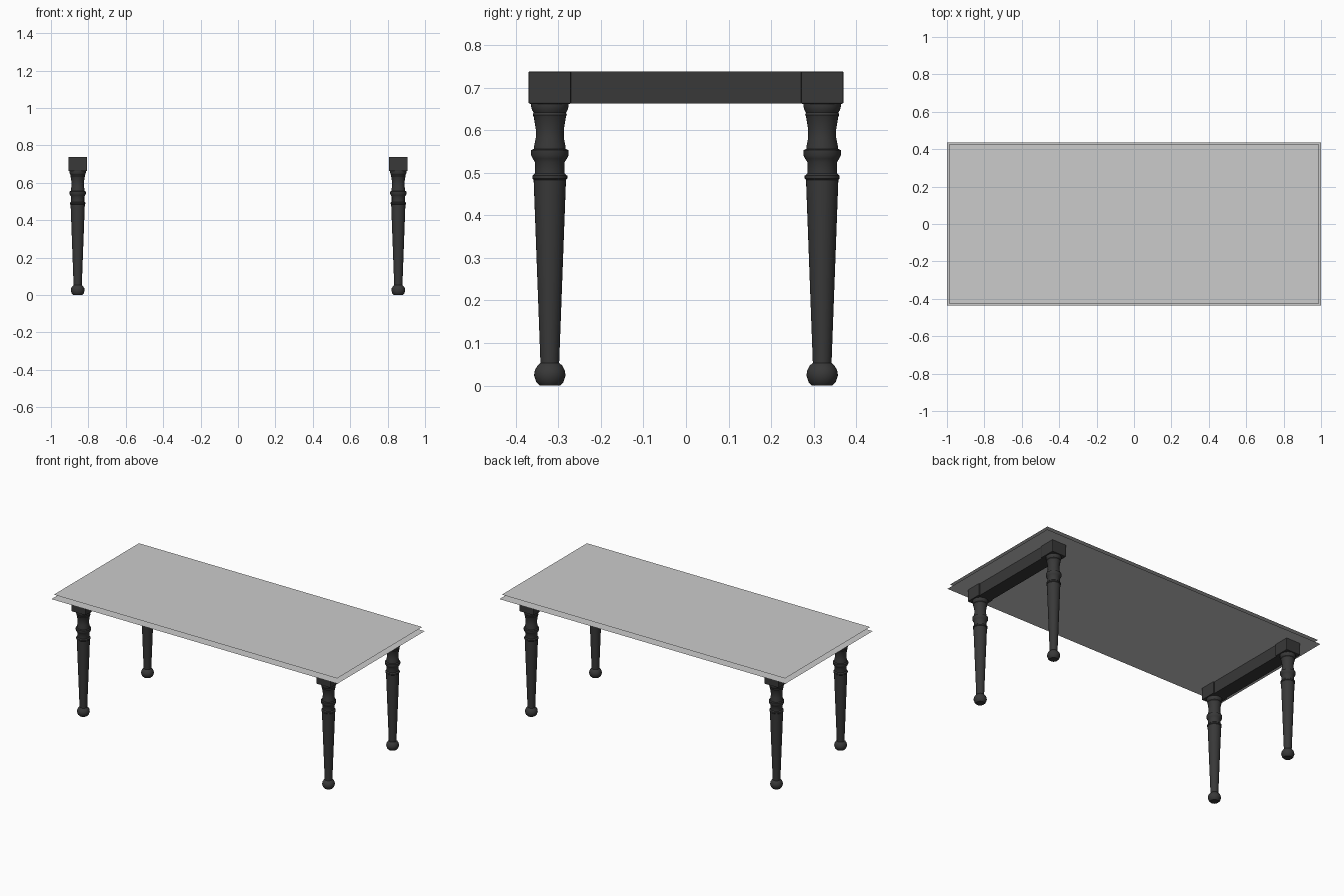
import bpy, bmesh, math

cube = bpy.data.objects.get("Cube")
if cube:
    bpy.data.objects.remove(cube, do_unlink=True)


def material(name, value):
    mat = bpy.data.materials.new(name)
    mat.use_nodes = True
    color = (value, value, value, 1)
    mat.diffuse_color = color
    mat.node_tree.nodes["Principled BSDF"].inputs["Base Color"].default_value = color
    return mat


pale = material("pale grey", 0.6)
shadow = material("dark grey edge", 0.1)
black = material("black paint", 0.04)


def add_object(name, bm, *mats):
    bmesh.ops.recalc_face_normals(bm, faces=bm.faces)
    mesh = bpy.data.meshes.new(name)
    bm.to_mesh(mesh)
    bm.free()
    obj = bpy.data.objects.new(name, mesh)
    bpy.context.collection.objects.link(obj)
    for mat in mats:
        mesh.materials.append(mat)
    return obj


def add_box(name, center, size, bevel=0):
    bm = bmesh.new()
    bmesh.ops.create_cube(bm, size=1)
    bmesh.ops.scale(bm, vec=size, verts=bm.verts)
    obj = add_object(name, bm, black)
    obj.location = center
    if bevel:
        mod = obj.modifiers.new("soft edges", "BEVEL")
        mod.width = bevel
        mod.segments = 2
    return obj


# Turned leg: (radius, height) from foot to collar
PROFILE = [
    (0, 0), (0.024, 0), (0.032, 0.008), (0.037, 0.024), (0.035, 0.036),
    (0.029, 0.047), (0.022, 0.053), (0.038, 0.483), (0.041, 0.486),
    (0.041, 0.493), (0.035, 0.498), (0.035, 0.525), (0.040, 0.533),
    (0.044, 0.541), (0.044, 0.553), (0.037, 0.556), (0.037, 0.562),
    (0.033, 0.582), (0.033, 0.602), (0.038, 0.632), (0.040, 0.636),
    (0.038, 0.641), (0.042, 0.648), (0.044, 0.656), (0.044, 0.664), (0, 0.664),
]


def add_leg(name, x, y):
    bm = bmesh.new()
    verts = [bm.verts.new((r, 0, z)) for r, z in PROFILE]
    edges = [bm.edges.new(pair) for pair in zip(verts, verts[1:])]
    bmesh.ops.spin(bm, geom=verts + edges, cent=(0, 0, 0), axis=(0, 0, 1),
                   angle=math.tau, steps=32)
    bmesh.ops.remove_doubles(bm, verts=bm.verts, dist=0.0002)
    leg = add_object(name, bm, black)
    leg.location = (x, y, 0)
    bpy.ops.object.select_all(action="DESELECT")
    leg.select_set(True)
    bpy.context.view_layer.objects.active = leg
    bpy.ops.object.shade_smooth_by_angle(angle=math.radians(35))


def add_sheet(name, half_x, half_y, z, up, rim=0):
    bm = bmesh.new()
    bmesh.ops.create_grid(bm, x_segments=1, y_segments=1, size=1)
    bmesh.ops.scale(bm, vec=(half_x, half_y, 1), verts=bm.verts)
    if rim:
        ring = bmesh.ops.inset_region(bm, faces=bm.faces[:], thickness=rim)
        for face in ring["faces"]:
            face.material_index = 1
    sheet = add_object(name, bm, pale, shadow)
    sheet.location.z = z
    if (sheet.data.polygons[0].normal.z > 0) != up:
        sheet.data.flip_normals()


# Table top: two open sheets, the lower one showing a narrow dark ledge
add_sheet("tabletop_upper_sheet", 0.99, 0.425, 0.766, True)
add_sheet("tabletop_lower_sheet", 1.0, 0.435, 0.739, False, rim=0.012)

# Legs with square blocks, joined by an end rail on each side
LEG_X, LEG_Y = 0.857, 0.32
for side, sx in (("left", 1), ("right", -1)):
    for end, sy in (("front", -1), ("back", 1)):
        x, y = sx * LEG_X, sy * LEG_Y
        add_leg(f"{end}_{side}_leg", x, y)
        add_box(f"{end}_{side}_leg_block", (x, y, 0.7), (0.1, 0.1, 0.076), 0.003)
    add_box(f"{side}_end_rail", (sx * LEG_X, 0, 0.7), (0.085, 0.56, 0.075))
